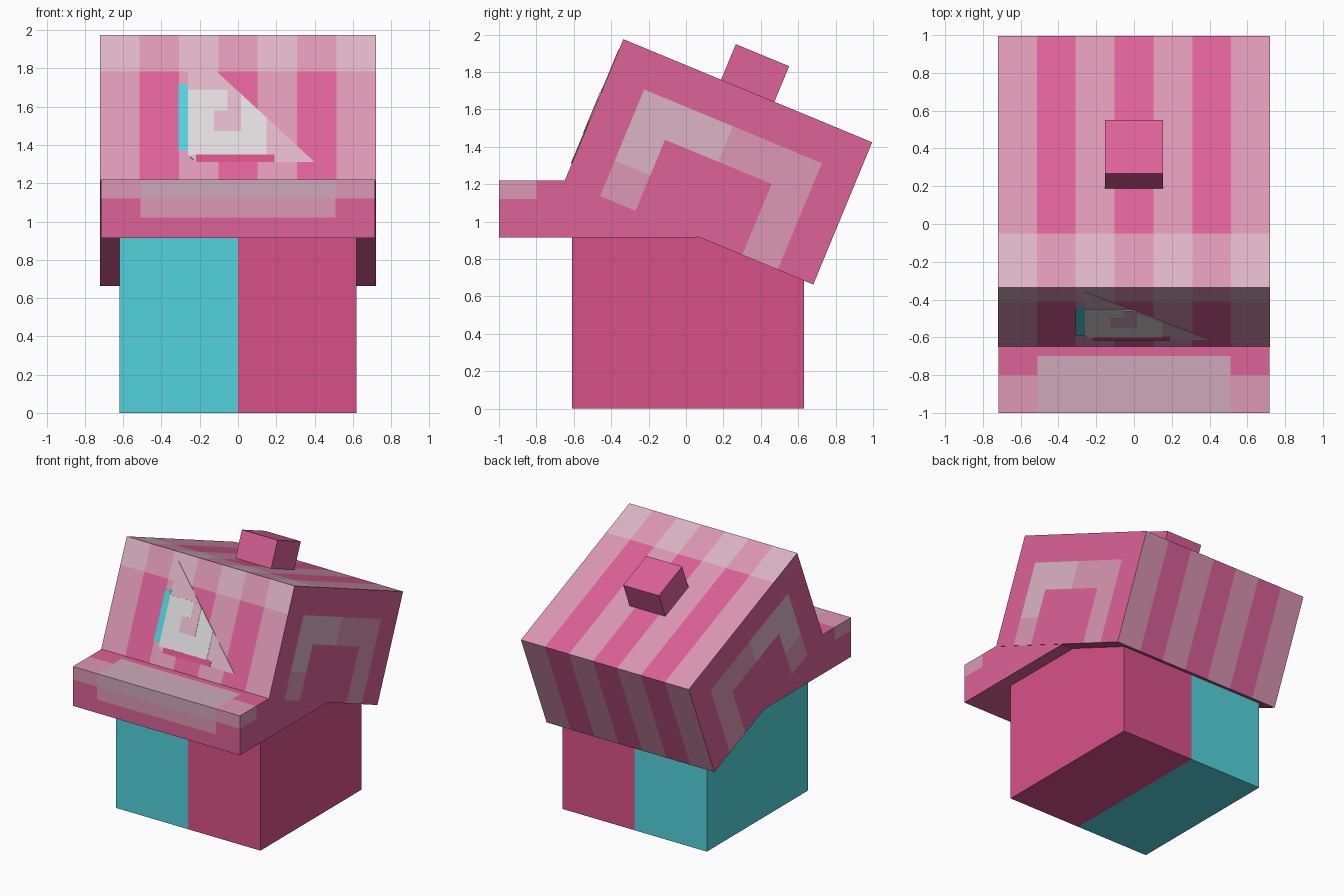
import bpy, bmesh, math
from mathutils import Matrix, Vector

if "Cube" in bpy.data.objects:
    bpy.data.objects.remove(bpy.data.objects["Cube"])


def material(name, rgb):
    lin = [((v / 255 + 0.055) / 1.055) ** 2.4 for v in rgb]
    m = bpy.data.materials.new(name)
    m.diffuse_color = (*lin, 1)
    m.use_nodes = True
    m.node_tree.nodes["Principled BSDF"].inputs["Base Color"].default_value = m.diffuse_color
    return m


MATS = [
    material("hot pink", (221, 98, 153)),
    material("light pink", (220, 152, 180)),
    material("pale pink", (222, 181, 198)),
    material("greyed pink", (206, 170, 184)),
    material("deep pink", (217, 81, 136)),
    material("teal", (82, 212, 220)),
    material("off white", (223, 219, 220)),
]
HOT, LIGHT, PALE, GREYED, DEEP, TEAL, WHITE = range(7)


def finish(name, bm, matrix):
    bmesh.ops.remove_doubles(bm, verts=bm.verts, dist=1e-5)
    bmesh.ops.recalc_face_normals(bm, faces=bm.faces)
    mesh = bpy.data.meshes.new(name)
    bm.transform(matrix)
    bm.to_mesh(mesh)
    bm.free()
    for m in MATS:
        mesh.materials.append(m)
    ob = bpy.data.objects.new(name, mesh)
    bpy.context.collection.objects.link(ob)
    return ob


def painted_box(name, cuts, rule, matrix=Matrix()):
    """Box whose sides are split at the cuts; rule(centre, side) picks a colour."""
    bm = bmesh.new()
    for axis in range(3):
        a, b = (axis + 1) % 3, (axis + 2) % 3
        for end, sign in ((0, "-"), (-1, "+")):
            for a0, a1 in zip(cuts[a], cuts[a][1:]):
                for b0, b1 in zip(cuts[b], cuts[b][1:]):
                    pts = []
                    for p, q in ((a0, b0), (a1, b0), (a1, b1), (a0, b1)):
                        co = Vector()
                        co[axis], co[a], co[b] = cuts[axis][end], p, q
                        pts.append(co)
                    f = bm.faces.new([bm.verts.new(co) for co in pts])
                    f.material_index = rule(sum(pts, Vector()) / 4, sign + "xyz"[axis])
    return finish(name, bm, matrix)


def plate(name, outline, offset, colour, matrix):
    """Thin plate on the cap front; outline is (x, distance below top edge)."""
    bm = bmesh.new()
    f = bm.faces.new([bm.verts.new((x, 0.001, -w)) for x, w in outline])
    ext = bmesh.ops.extrude_face_region(bm, geom=[f])
    verts = [v for v in ext["geom"] if isinstance(v, bmesh.types.BMVert)]
    bmesh.ops.translate(bm, verts=verts, vec=(0, -offset - 0.001, 0))
    for face in bm.faces:
        face.material_index = colour
    return finish(name, bm, matrix)


# Head: two-coloured cube, split at the middle
painted_box("head", ((-0.62, 0, 0.62), (-0.61, 0.63), (0, 1.2)),
            lambda c, s: TEAL if c.x < 0 else DEEP)

# Tilted cap, measured in stripe-wide cells from its top front edge
C = 1.44 / 7
TILT = Matrix.Translation((0, -0.335, 1.975)) @ Matrix.Rotation(math.radians(-22.5), 4, 'X')


def cap_colour(c, side):
    u, v = c.y / C, -c.z / C
    if side == "-z":
        return HOT
    if side[1] == "x":                       # arch on each side
        if not (1 < u < 6 and v > 1) or (2 < u < 5 and v > 2):
            return HOT
        return PALE if u < 3.5 and v < 3 else LIGHT
    column = int((c.x + 0.72) / C)           # stripes with a paler front band
    band = (side == "+z" and u < 1.5) or (side == "-y" and v < 1)
    if column % 2:
        return LIGHT if band else HOT
    return PALE if band else LIGHT


painted_box("cap", ([-0.72 + C * i for i in range(8)],
                    [C * i for i in (0, 1, 1.5, 2, 3.5, 5, 6, 7)],
                    [-C * i for i in (4, 3, 2, 1, 0)]), cap_colour, TILT)

# Square button on top of the cap
painted_box("cap_button", ((-0.153, 0.153), (2.75 * C, 4.25 * C), (-0.01, C)),
            lambda c, s: HOT, TILT)


# Brim with a worn highlight along its front edge
def brim_colour(c, side):
    middle = abs(c.x) < 0.51
    if side == "+z":
        if middle:
            return GREYED if c.y < -0.7 else HOT
        return LIGHT if c.y < -0.8 else HOT
    if side == "-y":
        if c.z > 1.12:
            return GREYED if middle else LIGHT
        return LIGHT if middle and c.z > 1.02 else HOT
    if side[1] == "x" and c.y < -0.8 and c.z > 1.12:
        return LIGHT
    return HOT


painted_box("brim", ((-0.717, -0.51, 0.51, 0.717), (-1, -0.8, -0.7, 0.06),
                     (0.915, 1.02, 1.12, 1.22)), brim_colour)

# Sail-shaped badge on the cap front
plate("badge_base", [(-0.26, 0.06), (0.40, 0.72), (-0.22, 0.72), (-0.26, 0.68)],
      0.003, PALE, TILT)
plate("badge_panel", [(-0.26, 0.31), (-0.01, 0.31), (0.15, 0.47), (0.15, 0.68), (-0.26, 0.68)],
      0.005, WHITE, TILT)
plate("badge_hook", [(-0.055, 0.31), (-0.01, 0.31), (0.015, 0.335), (0.015, 0.546),
                     (-0.125, 0.546), (-0.125, 0.43), (-0.055, 0.43)], 0.007, PALE, TILT)
plate("badge_side_strip", [(-0.31, 0.28), (-0.26, 0.28), (-0.26, 0.655), (-0.31, 0.655)],
      0.005, TEAL, TILT)
plate("badge_bottom_strip", [(-0.22, 0.68), (0.19, 0.68), (0.19, 0.72), (-0.22, 0.72)],
      0.006, DEEP, TILT)
